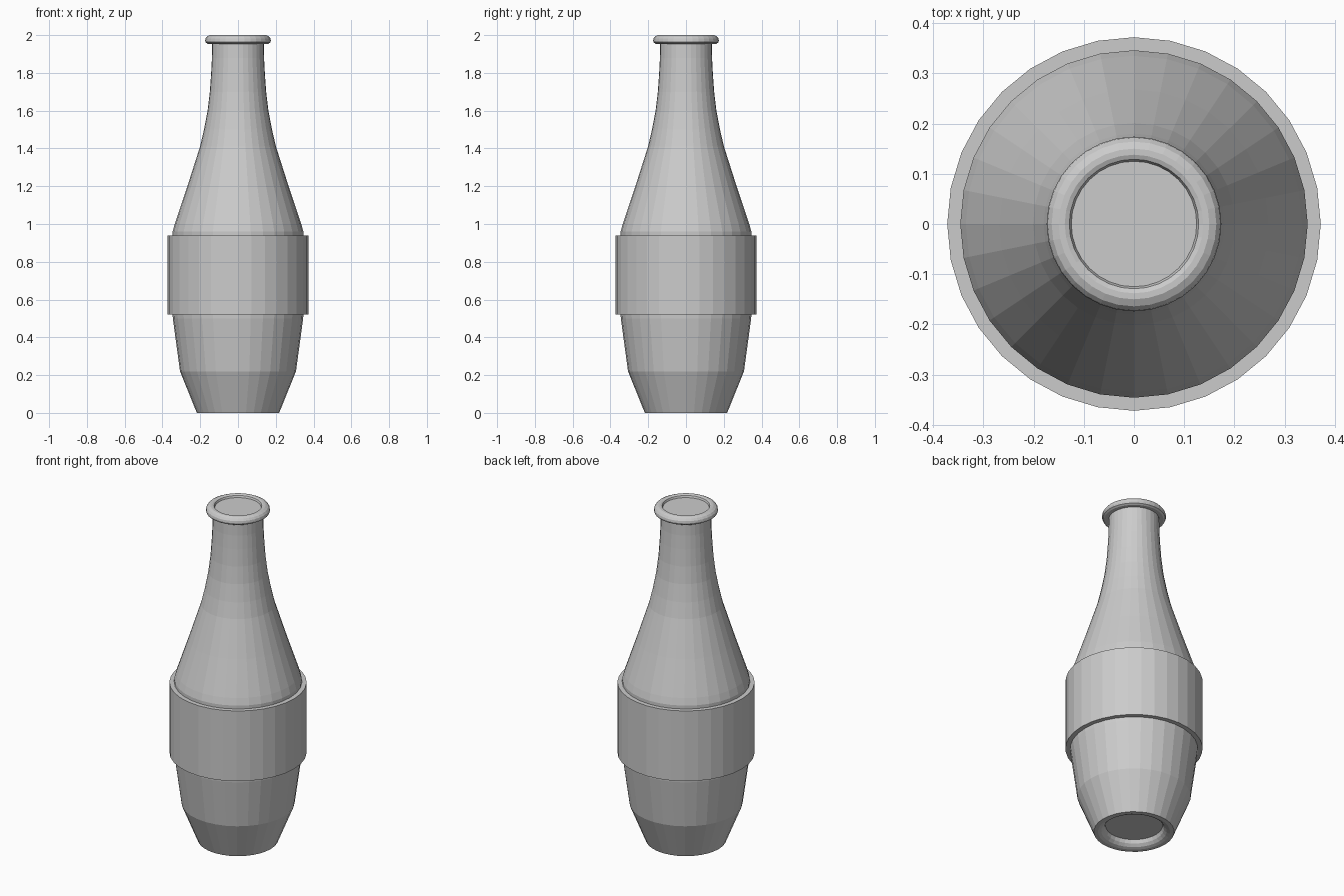
import bpy
import math

if "Cube" in bpy.data.objects:
    bpy.data.objects.remove(bpy.data.objects["Cube"])

SIDES = 32


def lathe(name, profile, closed=False):
    """Revolve (radius, z) points around z; radius 0 is not used, open ends get capped."""
    n = len(profile)
    verts, faces = [], []
    for r, z in profile:
        for s in range(SIDES):
            a = 2 * math.pi * s / SIDES
            verts.append((r * math.cos(a), r * math.sin(a), z))
    for i in range(n if closed else n - 1):
        j = (i + 1) % n
        for s in range(SIDES):
            t = (s + 1) % SIDES
            faces.append((i * SIDES + s, i * SIDES + t, j * SIDES + t, j * SIDES + s))
    if not closed:
        faces.append(tuple(reversed(range(SIDES))))
        faces.append(tuple((n - 1) * SIDES + s for s in range(SIDES)))
    mesh = bpy.data.meshes.new(name)
    mesh.from_pydata(verts, [], faces)
    mesh.update()
    obj = bpy.data.objects.new(name, mesh)
    bpy.context.collection.objects.link(obj)
    return obj


# Bottle body: recessed base, tapered foot, belly, shoulder and neck
lathe("bottle_body", [
    (0.155, 0.04), (0.163, 0.02), (0.178, 0.006), (0.195, 0.0), (0.218, 0.0),
    (0.307, 0.22), (0.345, 0.50), (0.346, 0.52), (0.346, 0.96),
    (0.335, 1.0), (0.268, 1.2), (0.201, 1.41), (0.180, 1.5), (0.161, 1.6),
    (0.149, 1.7), (0.142, 1.8), (0.138, 1.88), (0.137, 1.965),
])

# Raised label sleeve around the belly
lathe("label_band", [(0.340, 0.52), (0.372, 0.52), (0.372, 0.94), (0.340, 0.94)], closed=True)

# Rounded lip with a shallow capped mouth
lathe("lip", [
    (0.130, 1.955), (0.160, 1.954), (0.170, 1.96), (0.174, 1.97), (0.172, 1.982),
    (0.164, 1.993), (0.150, 2.0), (0.138, 2.0), (0.129, 1.996), (0.125, 1.985),
])
